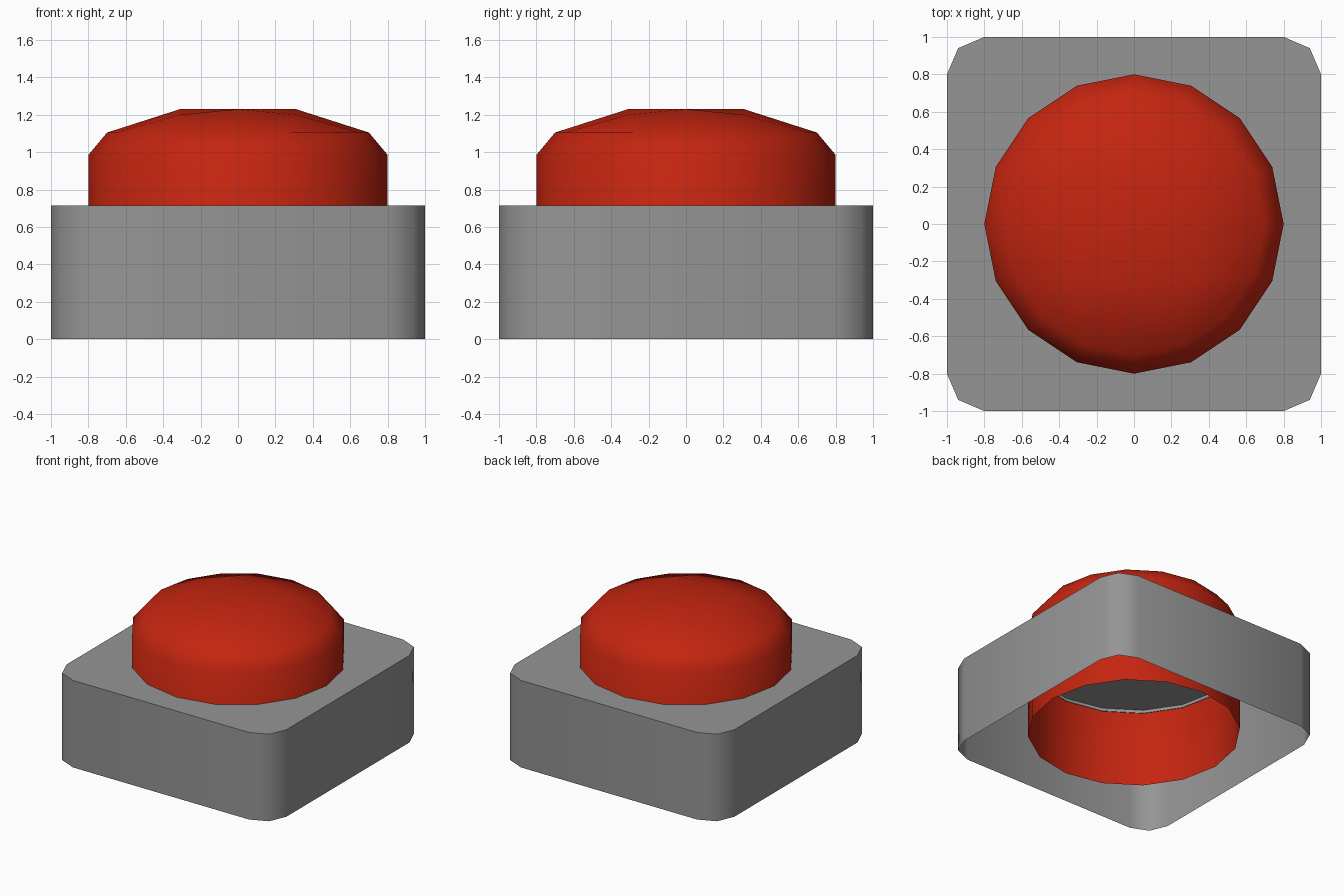
import bpy, bmesh, math

if "Cube" in bpy.data.objects:
    bpy.data.objects.remove(bpy.data.objects["Cube"])


def material(name, rgb):
    m = bpy.data.materials.new(name)
    m.diffuse_color = (*rgb, 1)
    m.use_nodes = True
    m.node_tree.nodes["Principled BSDF"].inputs["Base Color"].default_value = m.diffuse_color
    return m


def ring(bm, r, z, n=16):
    return [bm.verts.new((r * math.cos(2 * math.pi * i / n),
                          r * math.sin(2 * math.pi * i / n), z)) for i in range(n)]


def bridge(bm, a, b):
    for i in range(len(a)):
        j = (i + 1) % len(a)
        bm.faces.new((a[i], a[j], b[j], b[i]))


def finish(bm, name, mat):
    me = bpy.data.meshes.new(name)
    bm.to_mesh(me)
    bm.free()
    ob = bpy.data.objects.new(name, me)
    bpy.context.collection.objects.link(ob)
    me.materials.append(mat)
    bpy.ops.object.select_all(action='DESELECT')
    ob.select_set(True)
    bpy.context.view_layer.objects.active = ob
    bpy.ops.object.shade_smooth_by_angle(angle=math.radians(50))


grey = material("housing grey", (0.30, 0.30, 0.30))
red = material("button red", (0.55, 0.018, 0.005))

# Housing: square shell with rounded corners, open underneath
H = 0.715
corner = [(1, 0.8), (0.94, 0.94), (0.8, 1)]
outline = []
for k in range(4):
    c, s = round(math.cos(k * math.pi / 2)), round(math.sin(k * math.pi / 2))
    outline += [(x * c - y * s, x * s + y * c) for x, y in corner]
bm = bmesh.new()
low = [bm.verts.new((x, y, 0)) for x, y in outline]
high = [bm.verts.new((x, y, H)) for x, y in outline]
bridge(bm, low, high)
# top plate with a slightly raised seat hidden under the button
seat = ring(bm, 0.795, H)
seat_top = ring(bm, 0.795, H + 0.025)
bridge(bm, seat, seat_top)
bm.faces.new(seat_top)
for k in range(4):
    # seat vertices 4k..4k+4 run from one side's middle to the next
    a, b, c = high[3 * k:3 * k + 3]
    s = [seat[(4 * k + i) % 16] for i in range(5)]
    bm.faces.new((s[0], a, s[1]))
    bm.faces.new((s[1], a, b, s[2]))
    bm.faces.new((s[2], b, c, s[3]))
    bm.faces.new((s[3], c, s[4]))
    bm.faces.new((s[4], c, high[(3 * k + 3) % 12]))
finish(bm, "housing", grey)

# Button: 16-sided sleeve, bevelled rim and a grid-filled dome
bm = bmesh.new()
r0, r1, r2 = ring(bm, 0.8, 0.09), ring(bm, 0.8, 0.985), ring(bm, 0.7, 1.105)
bridge(bm, r0, r1)
bridge(bm, r1, r2)
grid = {}
for i in range(-2, 3):
    for j in range(-2, 3):
        if max(abs(i), abs(j)) < 2:
            z = 1.20 if i and j else 1.23
            grid[i, j] = bm.verts.new((0.31 * i, 0.31 * j, z))
        else:
            # walk the square border counter-clockwise, starting from +x
            if i == 2:
                n = j
            elif j == 2:
                n = 4 - i
            elif i == -2:
                n = 8 - j
            else:
                n = 12 + i
            grid[i, j] = r2[n % 16]
for i in range(-2, 2):
    for j in range(-2, 2):
        bm.faces.new((grid[i, j], grid[i + 1, j], grid[i + 1, j + 1], grid[i, j + 1]))
finish(bm, "button", red)
